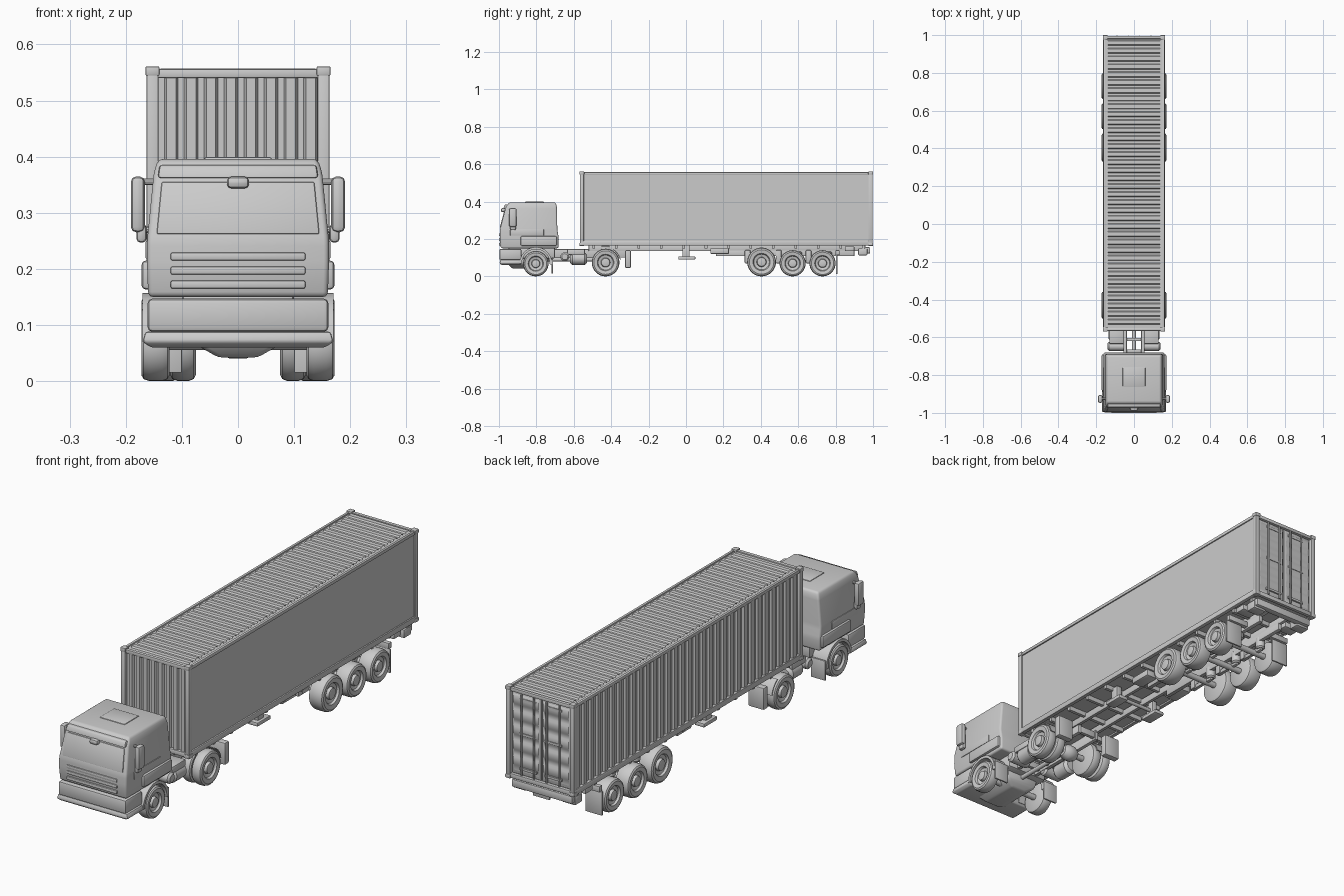
import bpy, bmesh, math
from mathutils import Vector

if "Cube" in bpy.data.objects:
    bpy.data.objects.remove(bpy.data.objects["Cube"])


def finish(name, bm):
    bm.normal_update()
    me = bpy.data.meshes.new(name)
    bm.to_mesh(me)
    bm.free()
    ob = bpy.data.objects.new(name, me)
    bpy.context.collection.objects.link(ob)
    return ob


def loft(name, sections, bevel=0.0, seg=2):
    """Stacked rectangles: (z, x0, x1, y0, y1) from bottom to top."""
    bm = bmesh.new()
    rings = [[bm.verts.new(p) for p in ((x0, y0, z), (x1, y0, z), (x1, y1, z), (x0, y1, z))]
             for z, x0, x1, y0, y1 in sections]
    bm.faces.new(rings[0])
    bm.faces.new(rings[-1])
    for a, b in zip(rings, rings[1:]):
        for i in range(4):
            j = (i + 1) % 4
            bm.faces.new((a[i], a[j], b[j], b[i]))
    bmesh.ops.recalc_face_normals(bm, faces=bm.faces[:])
    if bevel:
        bmesh.ops.bevel(bm, geom=bm.edges[:], offset=bevel, segments=seg,
                        affect='EDGES', profile=0.5, clamp_overlap=True)
    return finish(name, bm)


def box(name, x, y, z, bevel=0.0):
    x = sorted(x)
    return loft(name, [(z[0], *x, *y), (z[1], *x, *y)], bevel)


def lathe(name, prof, centre, axis='X', seg=32):
    """Spin (radius, along) points about an axis through centre."""
    bm = bmesh.new()
    c = Vector(centre)
    k = 'XYZ'.index(axis)
    ax = Vector([float(i == k) for i in range(3)])
    side = Vector([float(i == (k + 1) % 3) for i in range(3)])
    vs = [bm.verts.new(c + ax * t + side * r) for r, t in prof]
    es = [bm.edges.new(p) for p in zip(vs, vs[1:])]
    bmesh.ops.spin(bm, geom=vs + es, cent=c, axis=ax, angle=2 * math.pi, steps=seg)
    bmesh.ops.remove_doubles(bm, verts=bm.verts[:], dist=1e-5)
    bmesh.ops.recalc_face_normals(bm, faces=bm.faces[:])
    return finish(name, bm)


def rod(name, centre, r, length, axis='X', soft=0.0, seg=20):
    h = length / 2
    return lathe(name, [(0, -h), (r - soft, -h), (r, -h + soft), (r, h - soft),
                        (r - soft, h), (0, h)], centre, axis, seg)


def ribbed(name, origin, along, across, out, n):
    """Trapezoid-corrugated sheet; along and across are its edge vectors."""
    o, u, v, d = (Vector(p) for p in (origin, along, across, out))
    bm = bmesh.new()
    pts = [((i + f) / n, k) for i in range(n)
           for f, k in ((0, 0), (.3, 0), (.42, 1), (.88, 1))] + [(1, 0)]
    rows = [[bm.verts.new(o + u * t + d * k + v * e) for e in (0, 1)] for t, k in pts]
    for a, b in zip(rows, rows[1:]):
        bm.faces.new((a[0], b[0], b[1], a[1]))
    bm.normal_update()
    if sum(f.normal.dot(d) for f in bm.faces) < 0:
        bmesh.ops.reverse_faces(bm, faces=bm.faces[:])
    return finish(name, bm)


def wheel(name, s, y, r, w, outer):
    prof = [(0, -w), (.85 * r, -w), (.95 * r, -w + .004), (r, -w + .013), (r, -.014),
            (.95 * r, -.004), (.85 * r, 0), (.6 * r, -.003), (.54 * r, -.012),
            (.34 * r, -.016), (.3 * r, -.004), (.2 * r, -.002), (0, -.002)]
    lathe(name, [(a, s * b) for a, b in prof], (s * outer, y, r), 'X', 36)


def arch(name, s, y, z, r, t, x0, x1, a0, a1, n=12):
    """Curved mudguard strip over a wheel."""
    bm = bmesh.new()
    rings = []
    for i in range(n + 1):
        a = math.radians(a0 + (a1 - a0) * i / n)
        rings.append([bm.verts.new((s * x, y + q * math.cos(a), z + q * math.sin(a)))
                      for x, q in ((x0, r), (x1, r), (x1, r + t), (x0, r + t))])
    bm.faces.new(rings[0])
    bm.faces.new(rings[-1])
    for a, b in zip(rings, rings[1:]):
        for i in range(4):
            j = (i + 1) % 4
            bm.faces.new((a[i], a[j], b[j], b[i]))
    bmesh.ops.recalc_face_normals(bm, faces=bm.faces[:])
    finish(name, bm)


# Container: core, frame and corrugated skins
box("container_core", (-.15, .157), (-.553, .98), (.172, .551))
for s, side in ((-1, "left"), (1, "right")):
    box(f"top_rail_{side}", (s * .15, s * .162), (-.565, .995), (.542, .557), .003)
    box(f"bottom_rail_{side}", (s * .145, s * .163), (-.565, .995), (.165, .19), .003)
    for y0, end in ((-.568, "front"), (.976, "rear")):
        box(f"corner_post_{end}_{side}", (s * .142, s * .163), (y0, y0 + .022), (.166, .558), .003)
        for z0, lvl in ((.163, "low"), (.544, "high")):
            box(f"corner_casting_{end}_{lvl}_{side}", (s * .14, s * .165),
                (y0 - .002, y0 + .024), (z0, z0 + .017), .003)
for y0, end in ((-.566, "front"), (.98, "rear")):
    box(f"top_header_{end}", (-.15, .15), (y0, y0 + .016), (.54, .556), .003)
    box(f"bottom_sill_{end}", (-.15, .15), (y0, y0 + .016), (.165, .185), .003)
ribbed("roof_sheet", (-.138, -.545, .5515), (0, 1.52, 0), (.276, 0, 0), (0, 0, .006), 36)
ribbed("left_wall_sheet", (-.1505, -.546, .19), (0, 1.522, 0), (0, 0, .353), (-.008, 0, 0), 32)
ribbed("front_wall_sheet", (-.142, -.5535, .185), (.284, 0, 0), (0, 0, .356), (0, -.01, 0), 8)

# Rear doors with pressed panels and lock rods
for s, side in ((-1, "left"), (1, "right")):
    box(f"door_{side}", (s * .002, s * .14), (.975, .985), (.186, .54), .002)
    ribbed(f"door_panel_{side}", (s * .012, .9855, .2), (0, 0, .33), (s * .12, 0, 0), (0, .005, 0), 5)
    for x in (.03, .09):
        rod(f"lock_rod_{side}", (s * x, .993, .363), .004, .35, 'Z', seg=10)
    for z in (.21, .36, .51):
        box(f"lock_bracket_{side}", (s * .02, s * .1), (.985, .993), (z, z + .01))

# Cab shell with raking windscreen
loft("cab", [(.15, -.16, .16, -.99, -.682), (.205, -.162, .162, -.996, -.68),
             (.25, -.162, .162, -.995, -.688), (.372, -.15, .15, -.963, -.69),
             (.396, -.142, .142, -.945, -.697)], .009, 3)
loft("windscreen", [(.262, -.145, .145, -.9955, -.97), (.355, -.136, .136, -.9705, -.95)], .003)
loft("sun_visor", [(.362, -.143, .143, -.977, -.94), (.385, -.14, .14, -.967, -.93)], .005)
box("visor_mirror", (-.02, .02), (-.99, -.965), (.343, .365), .009)
box("roof_hatch", (-.06, .06), (-.86, -.76), (.392, .399), .003)
for z in (.165, .19, .215):
    box("grille_bar", (-.12, .12), (-1.0, -.98), (z, z + .014), .003)

# Nose and bumpers
box("bumper_panel", (-.161, .161), (-.998, -.88), (.088, .147), .008)
loft("lower_bumper", [(.06, -.155, .155, -.985, -.885), (.07, -.17, .17, -.997, -.88),
                      (.088, -.165, .165, -.992, -.88)], .004)
box("cab_floor", (-.1, .1), (-.95, -.7), (.095, .16), .01)
loft("engine_sump", [(.042, -.035, .035, -.93, -.76), (.065, -.075, .075, -.95, -.74),
                     (.1, -.08, .08, -.95, -.73)], .008)

for s, side in ((-1, "left"), (1, "right")):
    # Cab side fittings
    box(f"mirror_{side}", (s * .166, s * .191), (-.947, -.905), (.265, .365), .01)
    box(f"lower_mirror_{side}", (s * .163, s * .181), (-.94, -.91), (.247, .28), .007)
    for z in (.27, .355):
        rod(f"mirror_arm_{side}", (s * .16, -.925, z), .006, .035, 'X', seg=10)
    box(f"cab_sill_{side}", (s * .15, s * .172), (-.885, -.69), (.163, .215), .008)
    box(f"door_skin_{side}", (s * .155, s * .1645), (-.94, -.76), (.218, .25), .002)
    arch(f"front_mudguard_{side}", s, -.803, .07, .075, .012, .1, .17, -5, 180)
    box(f"front_mudflap_{side}", (s * .1, s * .168), (-.718, -.71), (.015, .1), .002)
    # Tractor frame and equipment
    box(f"tractor_rail_{side}", (s * .038, s * .055), (-.9, -.3), (.1, .145), .002)
    rod(f"fuel_tank_{side}", (s * .1, -.575, .095), .034, .09, 'Y', .012)
    rod(f"air_tank_{side}", (s * .09, -.648, .105), .024, .1, 'X', .008)
    box(f"battery_box_{side}", (s * .055, s * .13), (-.635, -.54), (.115, .145), .005)
    arch(f"drive_mudguard_{side}", s, -.43, .074, .078, .004, .09, .165, 10, 60, 6)
    box(f"drive_mudflap_{side}", (s * .09, s * .165), (-.325, -.295), (.045, .14), .005)
    # Trailer frame and equipment
    box(f"trailer_beam_{side}", (s * .045, s * .06), (-.52, .96), (.135, .166), .002)
    box(f"trailer_beam_deep_{side}", (s * .043, s * .062), (.16, .9), (.108, .14), .003)
    box(f"landing_leg_{side}", (s * .085, s * .11), (-.02, .02), (.095, .165), .003)
    box(f"landing_foot_{side}", (s * .075, s * .122), (-.04, .05), (.09, .107), .004)
    box(f"equipment_box_{side}", (s * .065, s * .12), (.13, .23), (.12, .15), .006)
    box(f"rear_mudflap_{side}", (s * .085, s * .165), (.802, .81), (.012, .115), .002)
    box(f"mudflap_holder_{side}", (s * .05, s * .16), (.8, .82), (.115, .14), .002)
    box(f"rear_lamp_box_{side}", (s * .085, s * .15), (.92, .97), (.112, .15), .006)
    box(f"side_bracket_{side}", (s * .08, s * .15), (.85, .9), (.135, .16), .004)
    # Wheels
    wheel(f"front_wheel_{side}", s, -.803, .068, .05, .172)
    wheel(f"drive_wheel_outer_{side}", s, -.43, .074, .046, .172)
    wheel(f"drive_wheel_inner_{side}", s, -.43, .074, .046, .121)
    for i, (y, r) in enumerate(((.404, .077), (.57, .07), (.73, .07))):
        wheel(f"trailer_wheel_{i + 1}_{side}", s, y, r, .068, .172)
        box(f"suspension_hanger_{i + 1}_{side}", (s * .045, s * .07), (y - .09, y - .06), (.07, .14), .004)
        box(f"suspension_arm_{i + 1}_{side}", (s * .05, s * .066), (y - .08, y + .04), (.068, .086), .003)
        rod(f"air_spring_{i + 1}_{side}", (s * .06, y + .03, .105), .02, .055, 'Z', .006)

# Axles, cross members and coupling
for name, y, z in (("front", -.803, .068), ("drive", -.43, .074), ("trailer_1", .404, .075),
                   ("trailer_2", .57, .07), ("trailer_3", .73, .07)):
    rod(f"axle_{name}", (0, y, z), .013, .28, 'X', seg=14)
lathe("differential", [(0, -.04), (.022, -.035), (.034, -.015), (.034, .015), (.022, .035), (0, .04)],
      (0, -.43, .074), 'X', 20)
rod("drive_shaft", (0, -.6, .09), .01, .32, 'Y', seg=12)
rod("coupling_plate", (0, -.43, .153), .065, .02, 'Z', .003, 28)
rod("landing_cross_tube", (0, 0, .125), .008, .18, 'X', seg=12)
for i in range(13):
    y = -.5 + i * .12
    box("trailer_cross_member", (-.148, .148), (y, y + .014), (.15, .17))
for y in (-.68, -.62, -.52, -.32):
    box("tractor_cross_member", (-.05, .05), (y, y + .016), (.108, .138), .002)
box("rear_underrun_bar", (-.145, .145), (.955, .985), (.122, .156), .006)

# Smooth shading with sharp edges kept
bpy.ops.object.select_all(action='SELECT')
bpy.context.view_layer.objects.active = bpy.context.scene.objects["cab"]
bpy.ops.object.shade_smooth_by_angle(angle=math.radians(35))
